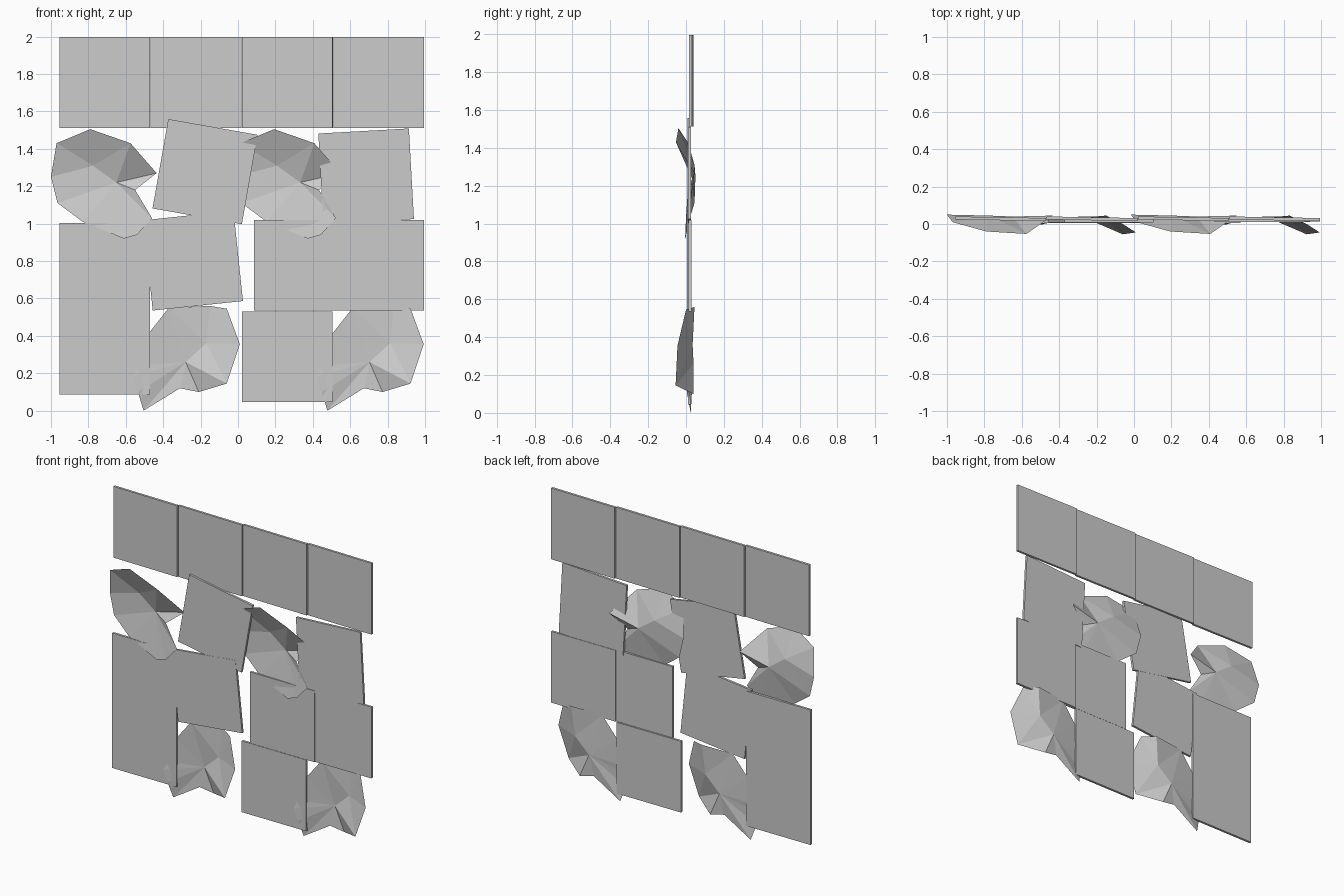
import bpy, math

if "Cube" in bpy.data.objects:
    bpy.data.objects.remove(bpy.data.objects["Cube"])

S = 0.485   # tile side


def tile(name, x, z, y=0.02, rot=0.0, yaw=0.0, thick=0.016):
    """Square thin tile centred at (x, z); rot turns it in the wall plane."""
    bpy.ops.mesh.primitive_cube_add(size=1)
    o = bpy.context.object
    o.name = name
    o.scale = (S, thick, S)
    o.rotation_euler = (0, math.radians(rot), math.radians(yaw))
    o.location = (x, y, z)
    return o


def bent_sheet(name, rim, hubs, split, dx):
    """Faceted curled sheet: rim points fanned round two inner points."""
    n = len(rim)
    a, b = n, n + 1
    lo, hi = split
    faces = []
    for i in range(n):
        j = (i + 1) % n
        hub = b if lo <= i < hi else a
        faces.append((hub, i, j))
    faces += [(a, lo, b), (a, b, hi)]
    verts = [(x + dx, y, z) for x, y, z in rim + hubs]
    me = bpy.data.meshes.new(name)
    me.from_pydata(verts, [], faces)
    o = bpy.data.objects.new(name, me)
    bpy.context.collection.objects.link(o)


# top row of straight tiles, each very slightly yawed
for i in range(4):
    tile(f"top_tile_{i + 1}", -0.713 + i * 0.4885, 1.755, 0.028, yaw=-1.0)

# second row: two crooked tiles
tile("crooked_tile_left", -0.176, 1.278, 0.015, rot=10)
tile("crooked_tile_right", 0.685, 1.253, 0.018, rot=-3.2)

# third row and left column
tile("crooked_tile_middle", -0.24, 0.802, 0.014, rot=-6)
tile("middle_tile", 0.328, 0.777, 0.014)
tile("middle_tile_right", 0.753, 0.777, 0.021)
tile("left_tile_upper", -0.713, 0.762, 0.018)
tile("left_tile_lower", -0.713, 0.328, 0.018)

# bottom tile
tile("bottom_tile", 0.263, 0.288, 0.018)

# curled broken sheets, upper and lower pairs
upper_rim = [(-1.0, .05, 1.25), (-.97, .01, 1.43), (-.79, -.04, 1.505),
             (-.575, -.053, 1.43), (-.435, .045, 1.27), (-.55, .01, 1.18),
             (-.46, .0, 1.03), (-.54, -.004, .94), (-.61, -.004, .92),
             (-.83, .015, 1.01), (-.965, .045, 1.11)]
upper_hubs = [(-.775, .045, 1.31), (-.65, .04, 1.22)]

lower_rim = [(.01, -.045, .355), (-.06, .0, .545), (-.15, .045, .56),
             (-.37, .025, .55), (-.48, .018, .41), (-.54, .012, .24),
             (-.565, .004, .18), (-.535, .006, .1), (-.505, .025, .0),
             (-.31, .03, .12), (-.21, .04, .1), (-.06, -.055, .145)]
lower_hubs = [(-.17, .035, .36), (-.28, .04, .26)]

for side, dx in (("left", 0.0), ("right", 0.983)):
    bent_sheet(f"upper_curled_sheet_{side}", upper_rim, upper_hubs, (3, 10), dx)
    bent_sheet(f"lower_curled_sheet_{side}", lower_rim, lower_hubs, (3, 11), dx)
